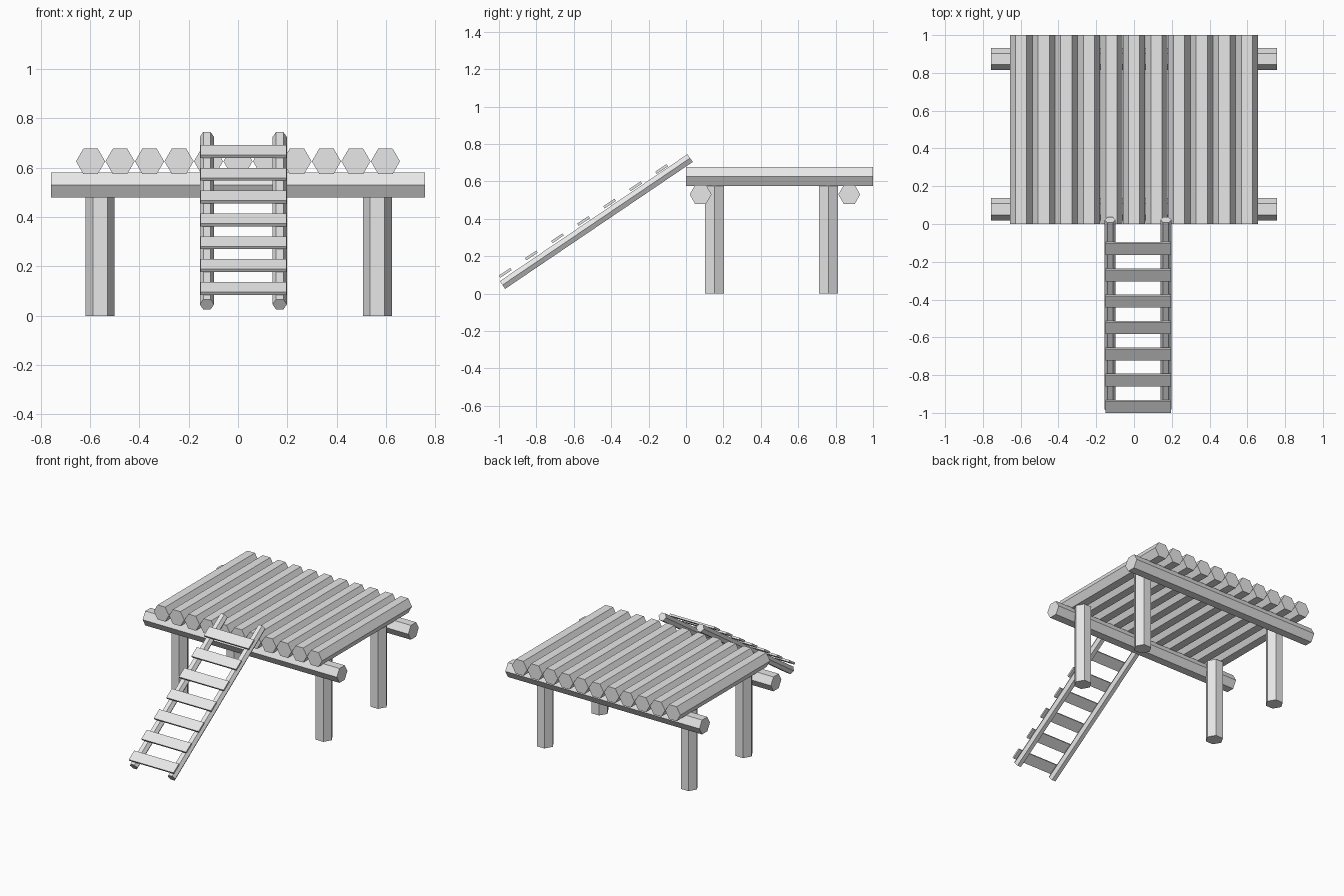
import bpy, bmesh, math
from mathutils import Vector, Matrix

cube = bpy.data.objects.get("Cube")
if cube:
    bpy.data.objects.remove(cube, do_unlink=True)

wood = bpy.data.materials.new("light grey")
wood.use_nodes = True
grey = (0.8, 0.8, 0.8, 1)
wood.diffuse_color = grey
wood.node_tree.nodes["Principled BSDF"].inputs["Base Color"].default_value = grey


def finish(bm, name):
    bmesh.ops.recalc_face_normals(bm, faces=bm.faces)
    mesh = bpy.data.meshes.new(name)
    bm.to_mesh(mesh)
    bm.free()
    mesh.materials.append(wood)
    obj = bpy.data.objects.new(name, mesh)
    bpy.context.collection.objects.link(obj)
    return obj


def log(name, start, end, radius, corner):
    """Six-sided log from start to end, with one corner pointing along `corner`."""
    start, end, u = Vector(start), Vector(end), Vector(corner)
    v = (end - start).normalized().cross(u)
    bm = bmesh.new()
    rings = []
    for p in (start, end):
        rings.append([bm.verts.new(p + radius * (u * math.cos(a) + v * math.sin(a)))
                      for a in (i * math.pi / 3 for i in range(6))])
    for ring in rings:
        bm.faces.new(ring)
    for i in range(6):
        j = (i + 1) % 6
        bm.faces.new((rings[0][i], rings[0][j], rings[1][j], rings[1][i]))
    return finish(bm, name)


X, Y = (1, 0, 0), (0, 1, 0)

# Deck of parallel logs
for i in range(11):
    x = (i - 5) * 0.1195
    log(f"deck_log_{i + 1}", (x, 0, 0.626), (x, 1, 0.626), 0.059, X)

# Cross beams under the deck
for name, y in (("front", 0.078), ("back", 0.873)):
    log(f"{name}_beam", (-0.757, y, 0.53), (0.757, y, 0.53), 0.0585, Y)

# Four posts
for end, y in (("front", 0.152), ("back", 0.761)):
    for side, x in (("right", -0.559), ("left", 0.565)):
        log(f"{end}_{side}_post", (x, y, 0), (x, y, 0.576), 0.059, X)

# Ladder rails
for side, x in (("right", -0.126), ("left", 0.169)):
    log(f"{side}_ladder_rail", (x, -0.981, 0.046), (x, 0.022, 0.7245), 0.029, X)

# Ladder steps, tilted with the rails
tilt = Matrix.Rotation(math.radians(33.8), 4, 'X')
first, last = Vector((0.023, -0.966, 0.111)), Vector((0.023, -0.13, 0.666))
for i in range(7):
    bm = bmesh.new()
    place = Matrix.Translation(first.lerp(last, i / 6)) @ tilt
    bmesh.ops.create_cube(bm, size=1, matrix=place @ Matrix.Diagonal((0.348, 0.073, 0.014, 1)))
    finish(bm, f"ladder_step_{i + 1}")
